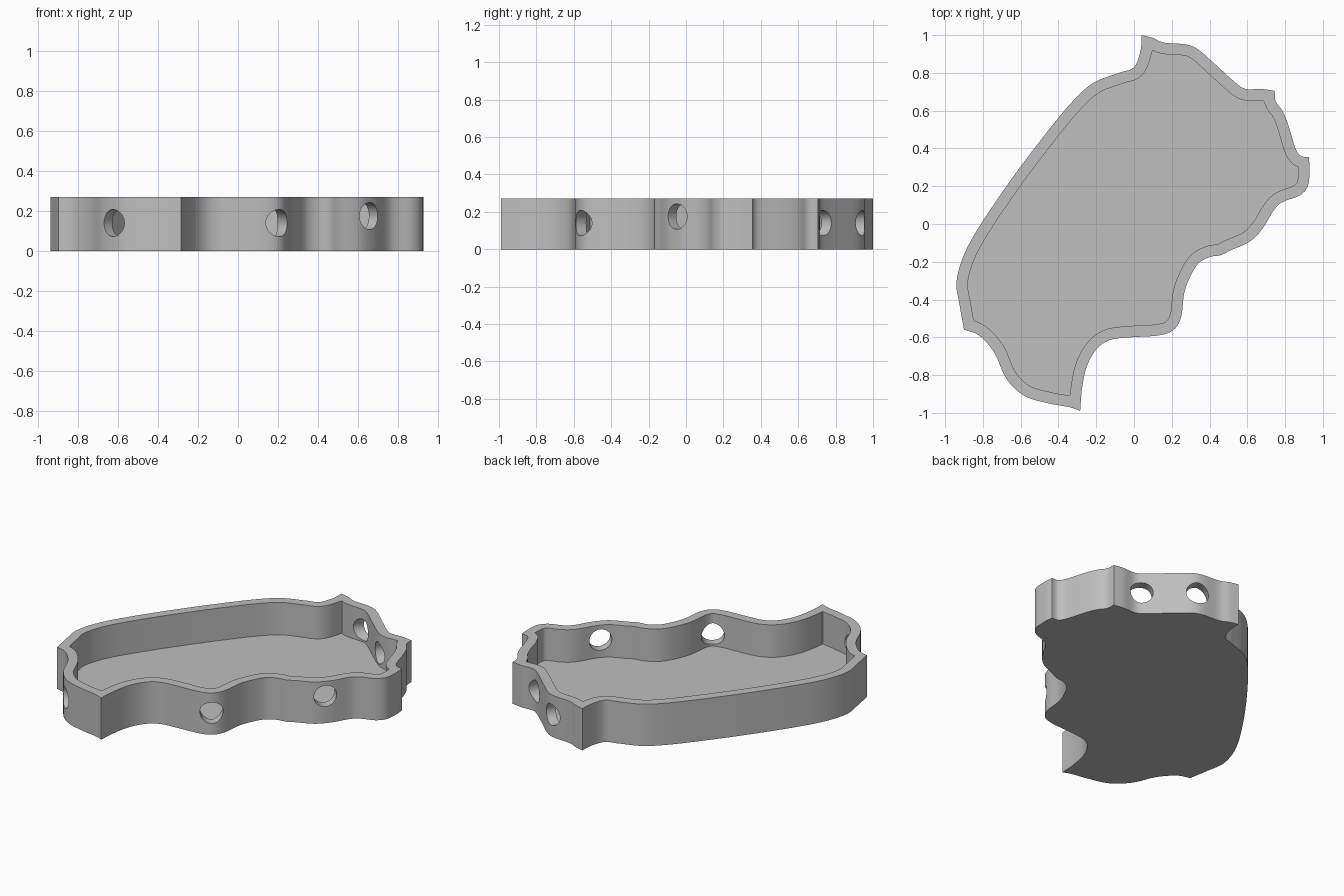
import bpy, bmesh
from mathutils import Vector

HEIGHT, WALL, FLOOR = 0.27, 0.06, 0.06
STEPS = 6

old = bpy.data.objects.get("Cube")
if old:
    bpy.data.objects.remove(old, do_unlink=True)

# Outline in hundredths: smooth runs that meet at sharp corners, anticlockwise
RUNS = [
    # long back wall
    [(4, 100), (3.5, 92), (0, 83), (-8, 80), (-21, 75), (-31.5, 66), (-45, 50),
     (-64, 25), (-82, -1.5), (-90.5, -17.5), (-94, -31), (-92.5, -42), (-90, -56)],
    # lower left end
    [(-90, -56), (-82, -59), (-74, -68), (-67.5, -82), (-58, -91), (-45, -95),
     (-34, -97), (-28.5, -99)],
    # wavy front wall
    [(-28.5, -99), (-27.5, -87), (-25, -75.5), (-20, -66.5), (-13, -61.5), (-2, -60),
     (13, -59), (21, -56), (25, -49), (26.5, -37), (29.5, -28.5), (34, -21),
     (40, -17.5), (46, -16.5), (51, -14), (61, -9.5), (68, -2.5), (74.5, 8),
     (79.5, 12), (87.5, 15), (92, 20), (93, 29), (92.5, 35.5)],
    # right end
    [(92.5, 35.5), (88.5, 36), (85.5, 40), (81.5, 53), (78.5, 60), (75, 65), (74.5, 70.5)],
    # upper right wall
    [(74.5, 70.5), (67.5, 71.5), (59, 71.5), (53, 75.5), (42.5, 85), (34.5, 92),
     (28, 95), (16, 96), (10, 98.5), (4, 100)],
]


def smooth_run(run):
    """Catmull-Rom curve through the points, leaving out the last one."""
    p = [Vector(q) / 100 for q in run]
    p = [2 * p[0] - p[1]] + p + [2 * p[-1] - p[-2]]
    pts = []
    for a, b, c, d in zip(p, p[1:], p[2:], p[3:]):
        for i in range(STEPS):
            t = i / STEPS
            pts.append(b + (c - a) * t / 2 + (2 * a - 5 * b + 4 * c - d) * t * t / 2
                       + (3 * b - a - 3 * c + d) * t ** 3 / 2)
    return pts


def inset(loop, dist):
    """Parallel outline inside the loop, with crossed-over points dropped."""
    result = []
    for i, p in enumerate(loop):
        along = (loop[(i + 1) % len(loop)] - loop[i - 1]).normalized()
        q = p + Vector((-along.y, along.x)) * dist
        if min((q - o).length for o in loop) > dist * 0.98:
            result.append(q)
    return result


def prism(name, loop, z0, z1):
    """Solid made by raising a flat outline."""
    bm = bmesh.new()
    face = bm.faces.new([bm.verts.new((p.x, p.y, z0)) for p in loop])
    top = bmesh.ops.extrude_face_region(bm, geom=[face])["geom"]
    moved = [v for v in top if isinstance(v, bmesh.types.BMVert)]
    bmesh.ops.translate(bm, verts=moved, vec=(0, 0, z1 - z0))
    bmesh.ops.recalc_face_normals(bm, faces=bm.faces)
    mesh = bpy.data.meshes.new(name)
    bm.to_mesh(mesh)
    bm.free()
    obj = bpy.data.objects.new(name, mesh)
    bpy.context.collection.objects.link(obj)
    return obj


def cut(target, cutter):
    """Subtract the cutter, then remove it."""
    cutter.hide_render = True
    mod = target.modifiers.new("cut", "BOOLEAN")
    mod.operation, mod.solver, mod.object = "DIFFERENCE", "EXACT", cutter
    bpy.ops.object.select_all(action="DESELECT")
    bpy.context.view_layer.objects.active = target
    target.select_set(True)
    bpy.ops.object.modifier_apply(modifier=mod.name)
    bpy.data.objects.remove(cutter, do_unlink=True)


# Tray body and its hollow
outline = [p for run in RUNS for p in smooth_run(run)]
tray = prism("tray", outline, 0, HEIGHT)
cut(tray, prism("hollow", inset(outline, WALL), FLOOR, HEIGHT + 0.1))

# Round holes through the wall: centre and outward direction
HOLES = [
    ((-0.62, -0.87, 0.14), (-0.66, -0.75, 0)),
    ((0.2, -0.555, 0.14), (0.6, -0.8, 0)),
    ((0.66, -0.05, 0.175), (0.7, -0.7, 0)),
    ((0.55, 0.72, 0.14), (0.5, 0.85, 0)),
    ((0.29, 0.92, 0.14), (0.5, 0.85, 0)),
]
for centre, direction in HOLES:
    bpy.ops.mesh.primitive_cylinder_add(vertices=40, radius=0.068, depth=0.32, location=centre)
    drill = bpy.context.object
    drill.rotation_euler = Vector(direction).to_track_quat("Z", "Y").to_euler()
    bpy.context.view_layer.update()
    cut(tray, drill)

# Plain grey finish
grey = bpy.data.materials.new("light grey")
grey.use_nodes = True
colour = (0.52, 0.52, 0.52, 1)
grey.diffuse_color = colour
grey.node_tree.nodes["Principled BSDF"].inputs["Base Color"].default_value = colour
tray.data.materials.clear()
tray.data.materials.append(grey)
for poly in tray.data.polygons:
    poly.material_index = 0

bpy.ops.object.select_all(action="DESELECT")
tray.select_set(True)
bpy.context.view_layer.objects.active = tray
bpy.ops.object.shade_smooth_by_angle()
